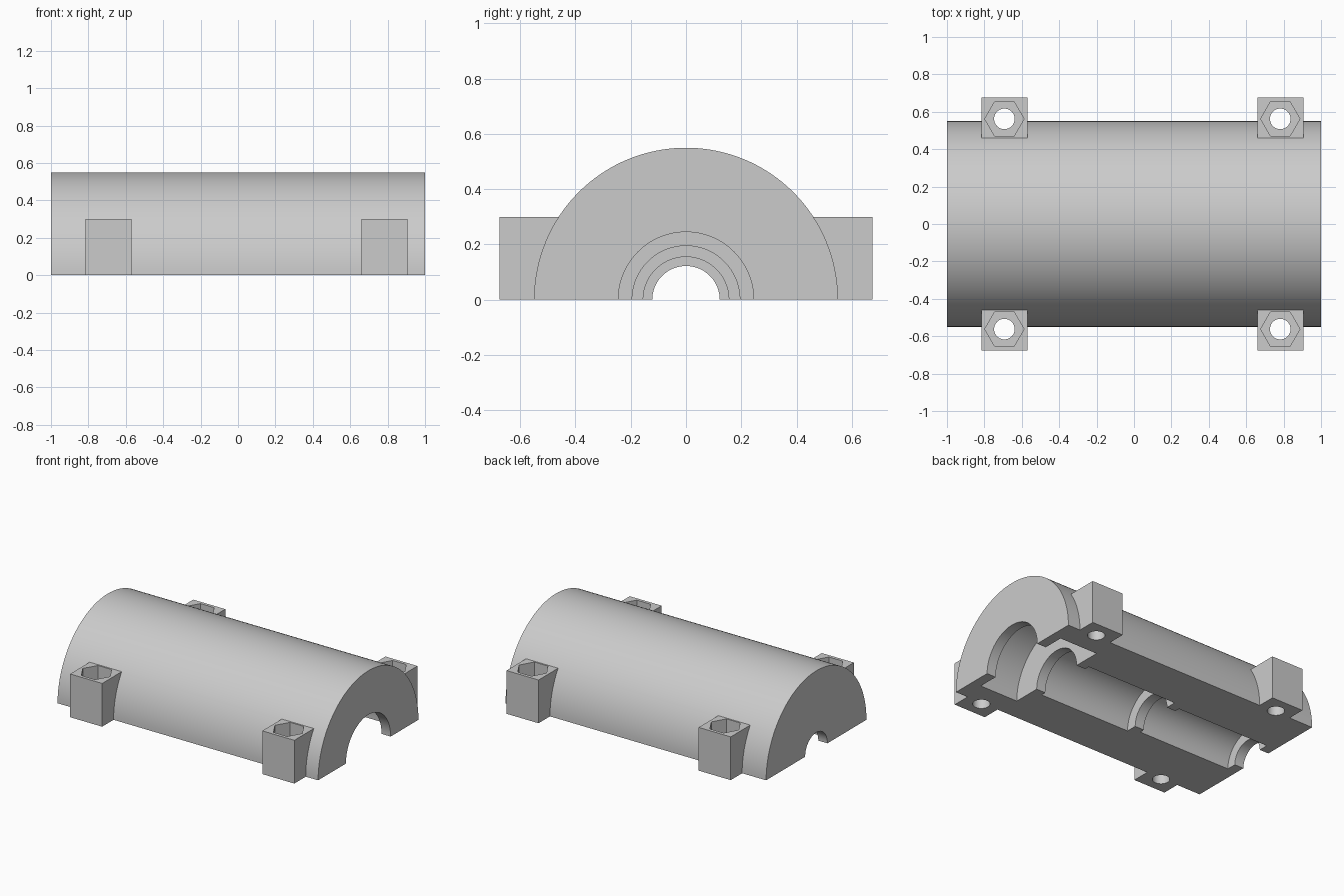
import bpy, bmesh, math
from mathutils import Matrix, Vector

if "Cube" in bpy.data.objects:
    bpy.data.objects.remove(bpy.data.objects["Cube"], do_unlink=True)

grey = bpy.data.materials.new("light grey")
grey.use_nodes = True
colour = (0.6, 0.6, 0.6, 1)
grey.diffuse_color = colour
grey.node_tree.nodes["Principled BSDF"].inputs["Base Color"].default_value = colour

OUTER = 0.55
HEIGHT = 0.3
BOLT_X = (-0.693, 0.782)
BOLT_Y = 0.562


def make(name, bm):
    bmesh.ops.recalc_face_normals(bm, faces=bm.faces)
    mesh = bpy.data.meshes.new(name)
    bm.to_mesh(mesh)
    bm.free()
    obj = bpy.data.objects.new(name, mesh)
    bpy.context.collection.objects.link(obj)
    mesh.materials.append(grey)
    return obj


def prism(name, x, y, radius, sides, z0, z1):
    bm = bmesh.new()
    bmesh.ops.create_cone(bm, cap_ends=True, segments=sides, radius1=radius, radius2=radius,
                          depth=z1 - z0, matrix=Matrix.Translation((x, y, (z0 + z1) / 2)))
    # keep a corner of the prism on the x axis
    first = min((v.co.xy - Vector((x + radius, y))).length for v in bm.verts)
    if first > radius * 0.1:
        bmesh.ops.rotate(bm, verts=bm.verts, cent=(x, y, 0),
                         matrix=Matrix.Rotation(math.pi / 2, 3, "Z"))
    return make(name, bm)


def combine(target, tool, operation):
    mod = target.modifiers.new(operation.lower(), "BOOLEAN")
    mod.operation = operation
    mod.solver = "EXACT"
    mod.object = tool
    bpy.context.view_layer.objects.active = target
    bpy.ops.object.modifier_apply(modifier=mod.name)
    bpy.data.objects.remove(tool, do_unlink=True)


# Half shell: (start x, bore radius) of each section, from the wide end
sections = [(1, 0.245), (0.93, 0.39), (0.635, 0.195), (0.565, 0.23),
            (-0.14, 0.155), (-0.21, 0.19), (-0.93, 0.122)]
ends = [s[0] for s in sections[1:]] + [-1]
profile = [(-1, OUTER), (1, OUTER)]
for (x, r), end in zip(sections, ends):
    profile += [(x, r), (end, r)]

bm = bmesh.new()
face = bm.faces.new([bm.verts.new((x, -r, 0)) for x, r in profile])
start = bmesh.ops.duplicate(bm, geom=[face])["geom"]
bmesh.ops.spin(bm, geom=start, cent=(0, 0, 0), axis=(1, 0, 0),
               angle=-math.pi, steps=64, use_duplicate=False)
bmesh.ops.remove_doubles(bm, verts=bm.verts, dist=0.0001)
housing = make("housing_half", bm)

# Clamping lugs on both sides
for x in BOLT_X:
    for side in (-1, 1):
        bm = bmesh.new()
        bmesh.ops.create_cube(bm, size=1)
        bmesh.ops.scale(bm, vec=(0.246, 0.22, HEIGHT), verts=bm.verts)
        bmesh.ops.translate(bm, vec=(x, side * 0.565, HEIGHT / 2), verts=bm.verts)
        combine(housing, make("lug", bm), "UNION")

# Bolt holes and hexagonal nut pockets
for x in BOLT_X:
    for side in (-1, 1):
        y = side * BOLT_Y
        combine(housing, prism("bolt_hole", x, y, 0.055, 40, -0.1, 0.5), "DIFFERENCE")
        combine(housing, prism("nut_pocket", x, y, 0.105, 6, 0.15, 0.5), "DIFFERENCE")

bpy.ops.object.select_all(action="DESELECT")
housing.select_set(True)
bpy.context.view_layer.objects.active = housing
bpy.ops.object.shade_smooth_by_angle(angle=math.radians(30))
